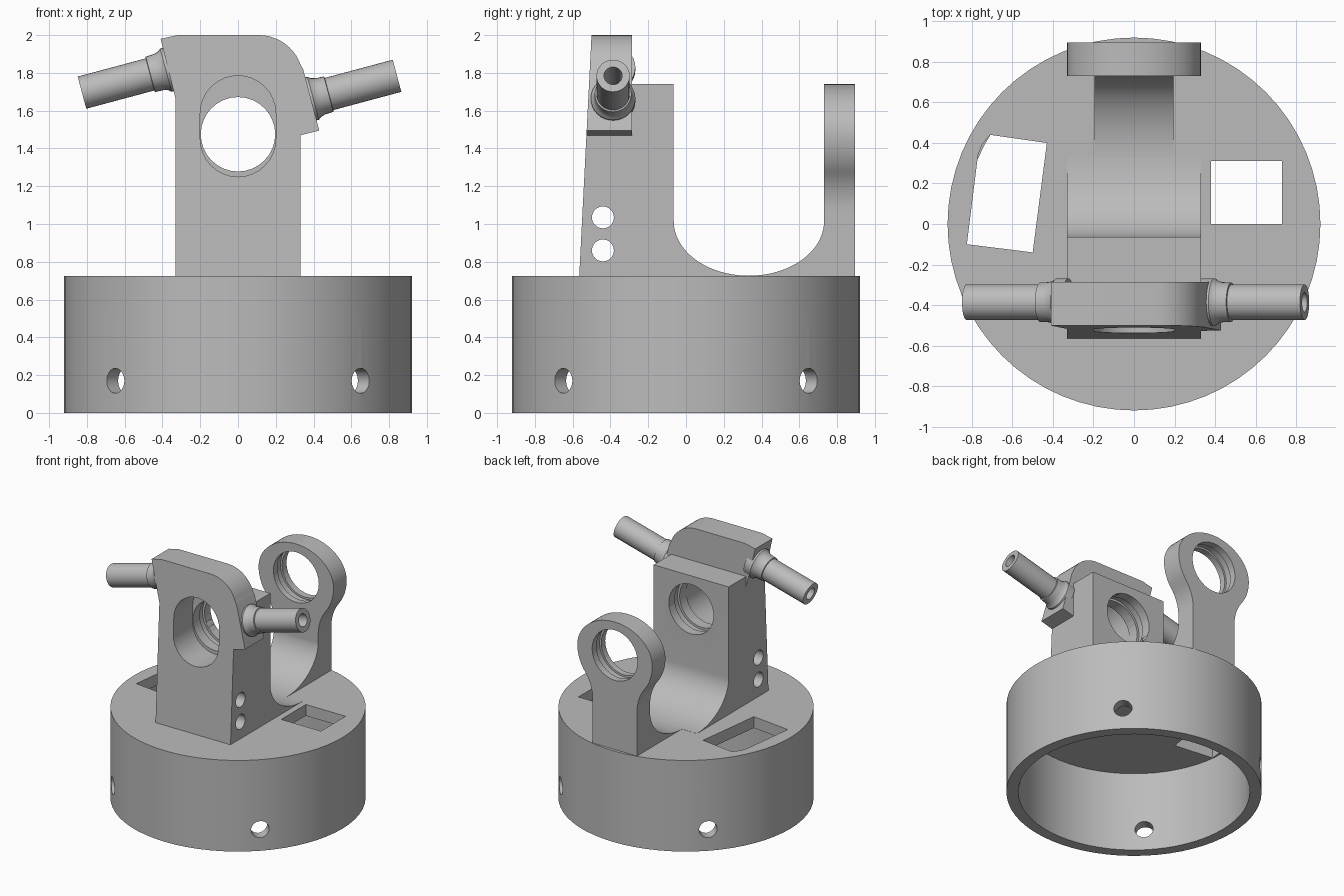
import bpy, bmesh
from math import sin, cos, pi, radians, sqrt
from mathutils import Vector, Matrix

if "Cube" in bpy.data.objects:
    bpy.data.objects.remove(bpy.data.objects["Cube"])

GREY = (0.5, 0.5, 0.5, 1)
grey = bpy.data.materials.new("plain grey")
grey.use_nodes = True
grey.diffuse_color = GREY
grey.node_tree.nodes["Principled BSDF"].inputs["Base Color"].default_value = GREY


def finish(name, bm):
    bmesh.ops.remove_doubles(bm, verts=bm.verts, dist=1e-5)
    bmesh.ops.recalc_face_normals(bm, faces=bm.faces)
    mesh = bpy.data.meshes.new(name)
    bm.to_mesh(mesh)
    bm.free()
    mesh.materials.append(grey)
    ob = bpy.data.objects.new(name, mesh)
    bpy.context.collection.objects.link(ob)
    return ob


def prism(name, pts, axis, lo, hi):
    """Extrude a 2D outline along x, y or z."""
    place = {"x": lambda a, b, h: (h, a, b),
             "y": lambda a, b, h: (a, h, b),
             "z": lambda a, b, h: (a, b, h)}[axis]
    bm = bmesh.new()
    face = bm.faces.new([bm.verts.new(place(a, b, lo)) for a, b in pts])
    out = bmesh.ops.extrude_face_region(bm, geom=[face])
    verts = [g for g in out["geom"] if isinstance(g, bmesh.types.BMVert)]
    bmesh.ops.translate(bm, verts=verts, vec=Vector(place(0, 0, hi - lo)))
    return finish(name, bm)


def lathe(name, profile, origin, direction, steps=32):
    """Spin a (radius, height) profile about an axis."""
    bm = bmesh.new()
    vs = [bm.verts.new((r, 0, s)) for r, s in profile]
    es = [bm.edges.new(p) for p in zip(vs, vs[1:])]
    bmesh.ops.spin(bm, geom=vs + es, cent=(0, 0, 0), axis=(0, 0, 1),
                   angle=2 * pi, steps=steps, use_merge=True)
    turn = Vector(direction).to_track_quat("Z", "Y").to_matrix().to_4x4()
    bm.transform(Matrix.Translation(origin) @ turn)
    return finish(name, bm)


def rod(r, start, direction, length, steps=32):
    return lathe("cutter", [(0, 0), (r, 0), (r, length), (0, length)],
                 start, direction, steps)


def combine(ob, others, op="DIFFERENCE"):
    for other in others:
        mod = ob.modifiers.new("bool", "BOOLEAN")
        mod.operation, mod.solver, mod.object = op, "EXACT", other
        bpy.context.view_layer.objects.active = ob
        bpy.ops.object.modifier_apply(modifier=mod.name)
        bpy.data.objects.remove(other)


def smooth(ob):
    bpy.ops.object.select_all(action="DESELECT")
    ob.select_set(True)
    bpy.context.view_layer.objects.active = ob
    bpy.ops.object.shade_smooth_by_angle(angle=radians(30))


def arc(cx, cy, rx, ry, a0, a1, n=16):
    angles = [radians(a0 + (a1 - a0) * i / n) for i in range(n + 1)]
    return [(cx + rx * cos(a), cy + ry * sin(a)) for a in angles]


# Hollow round base with two windows in its top and four radial screw holes
R, TOP = 0.92, 0.725
base = lathe("round_base", [(0, TOP), (R, TOP), (R, 0), (0.835, 0),
                            (0.835, 0.635), (0, 0.635)], (0, 0, 0), (0, 0, 1), 64)
windows = [
    [(0.38, 0), (0.73, 0), (0.73, 0.31), (0.38, 0.31)],
    [(-0.71, 0.44), (-0.43, 0.40), (-0.50, -0.14), (-0.825, -0.10),
     (-0.77, 0.34), (-0.75, 0.39)],
]
combine(base, [prism("cutter", w, "z", 0.55, 0.8) for w in windows])
for k in range(4):
    d = Vector((cos(pi / 4 + k * pi / 2), sin(pi / 4 + k * pi / 2), 0))
    combine(base, [rod(0.066, d * 0.7 + Vector((0, 0, 0.17)), d, 0.4, 24)])
smooth(base)

# Front bracket: upright block flowing into a curved saddle
HOLE_Z = 1.475
block = [(-0.62, 0.70), (-0.62, 1.74), (-0.065, 1.74)]
block += arc(0.333, 1.015, 0.398, 0.289, 180, 270, 20) + [(0.333, 0.70)]
bracket = prism("front_bracket", block, "x", -0.33, 0.33)

# Head plate with tilted shoulders
plate = [(0.29, 1.459), (0.43, 1.495), (0.345, 1.82)]
plate += arc(0.11, 1.765, 0.235, 0.235, 18, 90, 10)
plate += [(-0.32, 2.0), (-0.41, 1.98), (-0.33, 1.66), (-0.29, 1.5)]
head = prism("head_plate", plate, "y", -0.64, -0.285)
combine(bracket, [head], "UNION")

# Sloped front, oblong opening, bearing bore and side holes
slope = [(-0.567, 0.69), (-0.495, 2.1), (-0.9, 2.1), (-0.9, 0.69)]
slot = arc(0, 1.585, 0.2, 0.2, 0, 180) + arc(0, 1.45, 0.2, 0.2, 180, 360)
back = (0, 1, 0)
combine(bracket, [
    prism("cutter", slope, "x", -1, 1),
    prism("cutter", slot, "y", -0.8, -0.285),
    rod(0.197, (0, -0.32, HOLE_Z), back, 0.5),
    rod(0.215, (0, -0.20, HOLE_Z), back, 0.06),
    rod(0.058, (-0.6, -0.44, 1.035), (1, 0, 0), 1.2),
    rod(0.058, (-0.6, -0.44, 0.86), (1, 0, 0), 1.2),
])
smooth(bracket)

# Rear lug: narrow neck flaring into a rounded eye
NECK, EYE = 0.195, 0.33
flare_z = HOLE_Z - sqrt((2 * EYE) ** 2 - (NECK + EYE) ** 2)
tilt = 53 - 0.3
side = [(NECK, 0.70)]
side += arc(NECK + EYE, flare_z, EYE, EYE, 180, 180 - tilt + 15.4, 10)
side += arc(0, HOLE_Z, EYE, EYE, -37.3, 0, 8)[1:]
side += arc(0, HOLE_Z, EYE, 0.265, 0, 90, 14)[1:]
outline = side + [(-x, z) for x, z in reversed(side[:-1])]
lug = prism("rear_lug", outline, "y", 0.73, 0.895)
combine(lug, [rod(0.2, (0, 0.6, HOLE_Z), back, 0.5),
              rod(0.215, (0, 0.78, HOLE_Z), back, 0.06)])
smooth(lug)

# Rear half of the saddle, as narrow as the lug
ramp = arc(0.333, 1.015, 0.398, 0.289, 270, 360, 20)
ramp = [(0.333, 0.70)] + ramp + [(0.74, 1.015), (0.74, 0.70)]
smooth(prism("rear_saddle", ramp, "x", -NECK, NECK))

# Two tilted hollow pipes with flared collars
pipe = [(0, -0.05), (0.118, -0.05), (0.118, 0.01), (0.106, 0.025), (0.099, 0.05),
        (0.097, 0.095), (0.088, 0.097), (0.088, 0.47), (0.048, 0.47),
        (0.048, 0.1), (0, 0.1)]
for name, sign, x, z in (("left_pipe", 1, 0.388, 1.663), ("right_pipe", -1, -0.372, 1.817)):
    aim = (sign * cos(radians(15)), 0, sign * sin(radians(15)))
    smooth(lathe(name, pipe, (x, -0.386, z), aim))
